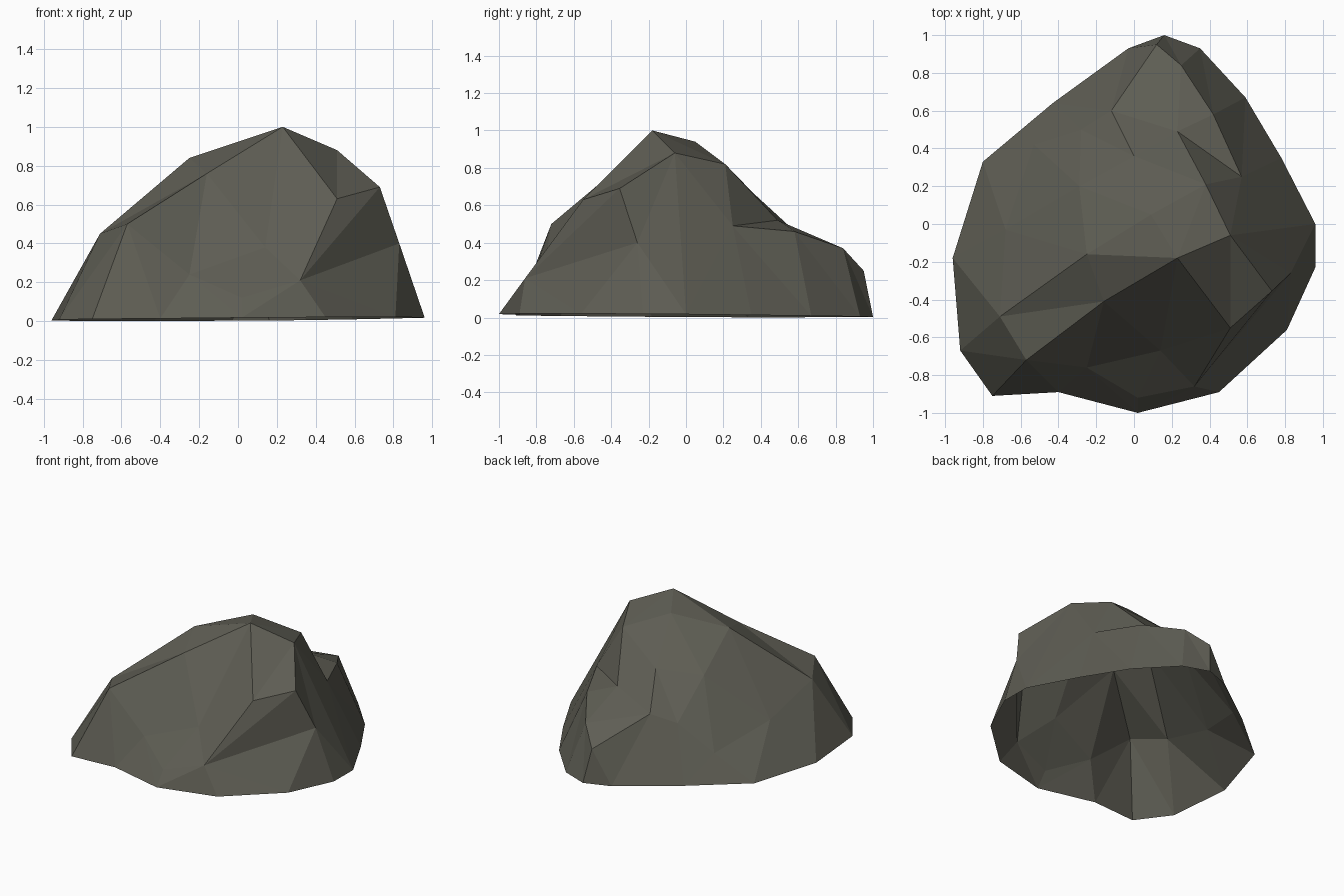
import bpy
from mathutils import Vector
from mathutils.geometry import delaunay_2d_cdt

if "Cube" in bpy.data.objects:
    bpy.data.objects.remove(bpy.data.objects["Cube"])

# Ground outline of the boulder, seen from the top
rim = [(0.16, 1.0), (-0.03, 0.93), (-0.43, 0.64), (-0.80, 0.33), (-0.96, -0.18),
       (-0.92, -0.67), (-0.75, -0.91), (-0.40, -0.89), (0.02, -1.0), (0.45, -0.89),
       (0.81, -0.56), (0.96, -0.23), (0.96, 0.0), (0.78, 0.35), (0.59, 0.67), (0.35, 0.93)]

# Named corners of the rock's upper surface
corners = {
    "apex": (0.23, -0.18, 1.0), "crest": (0.09, 0.05, 0.94),
    "shoulder": (0.51, -0.06, 0.88), "west_top": (-0.25, -0.16, 0.84),
    "ridge": (-0.16, -0.41, 0.76), "ridge_end": (-0.57, -0.72, 0.50),
    "west_low": (-0.71, -0.49, 0.45), "east_front": (0.51, -0.55, 0.63),
    "east_tip": (0.73, -0.355, 0.69), "east_hollow": (0.83, -0.26, 0.40),
    "front_foot": (0.32, -0.86, 0.21), "front_mid": (0.14, -0.67, 0.38),
    "front_left": (-0.25, -0.76, 0.24), "front_low": (0.02, -0.92, 0.12),
    "back_crest": (0.38, 0.21, 0.82), "notch_in": (0.23, 0.49, 0.52),
    "notch_out": (0.57, 0.25, 0.49), "back_bump": (0.42, 0.58, 0.46),
    "back_step": (0.25, 0.84, 0.37), "back_tip": (0.12, 0.95, 0.25),
    "west_fold": (-0.29, 0.20, 0.63), "west_fold_end": (-0.28, 0.50, 0.38),
    "back_mid": (0.0, 0.36, 0.665), "back_low": (-0.12, 0.60, 0.445),
    "west_foot": (-0.53, 0.42, 0.19), "west_face": (-0.68, -0.03, 0.31),
}

# Creases that must stay as edges; numbers are points of the outline
creases = [
    "crest apex ridge ridge_end 6", "apex east_front front_foot 9",
    "apex shoulder back_crest notch_in back_bump notch_out back_crest",
    "notch_in notch_out 13", "notch_in back_step",
    "east_front east_tip east_hollow front_foot east_tip", "10 east_hollow 11",
    "shoulder east_tip", "shoulder east_hollow 12", "shoulder 12",
    "shoulder notch_out", "front_foot 10", "back_bump back_step back_tip 0",
    "back_bump 14", "back_step 15", "crest west_top west_low 5",
    "west_low ridge_end", "west_top ridge", "west_top west_fold west_fold_end",
    "west_foot 3", "west_face west_low", "front_left front_mid front_foot",
    "front_left front_low front_foot", "ridge front_mid", "east_front front_mid",
    "apex front_mid", "ridge_end front_left", "1 back_tip back_low",
    "west_fold back_mid back_low west_fold_end back_mid", "west_fold_end west_foot",
]

names = list(corners)
points = [(x, y, 0.01 + 0.008 * (x - y)) for x, y in rim] + list(corners.values())


def index(word):
    return int(word) if word.isdigit() else len(rim) + names.index(word)


edges = [(i, (i + 1) % len(rim)) for i in range(len(rim))]
for chain in creases:
    ids = [index(w) for w in chain.split()]
    edges += list(zip(ids, ids[1:]))

# Triangulate inside the outline, then lift each point to its height
flat, _, tris, origin, _, _ = delaunay_2d_cdt(
    [Vector(p[:2]) for p in points], edges, [], 1, 1e-5)


def lift(v, source):
    if source:
        return points[source[0]]
    near = sorted(points, key=lambda p: (Vector(p[:2]) - v).length)[:3]
    w = [1 / ((Vector(p[:2]) - v).length + 1e-4) for p in near]
    return (v.x, v.y, sum(p[2] * k for p, k in zip(near, w)) / sum(w))


verts = [lift(v, s) for v, s in zip(flat, origin)]
mesh = bpy.data.meshes.new("boulder")
mesh.from_pydata(verts, [], [list(t) for t in tris])
mesh.update()

# Single stone colour
stone = bpy.data.materials.new("dark olive grey stone")
stone.diffuse_color = (0.112, 0.11, 0.088, 1)
stone.use_nodes = True
stone.node_tree.nodes["Principled BSDF"].inputs["Base Color"].default_value = stone.diffuse_color
mesh.materials.append(stone)

boulder = bpy.data.objects.new("boulder", mesh)
bpy.context.collection.objects.link(boulder)
